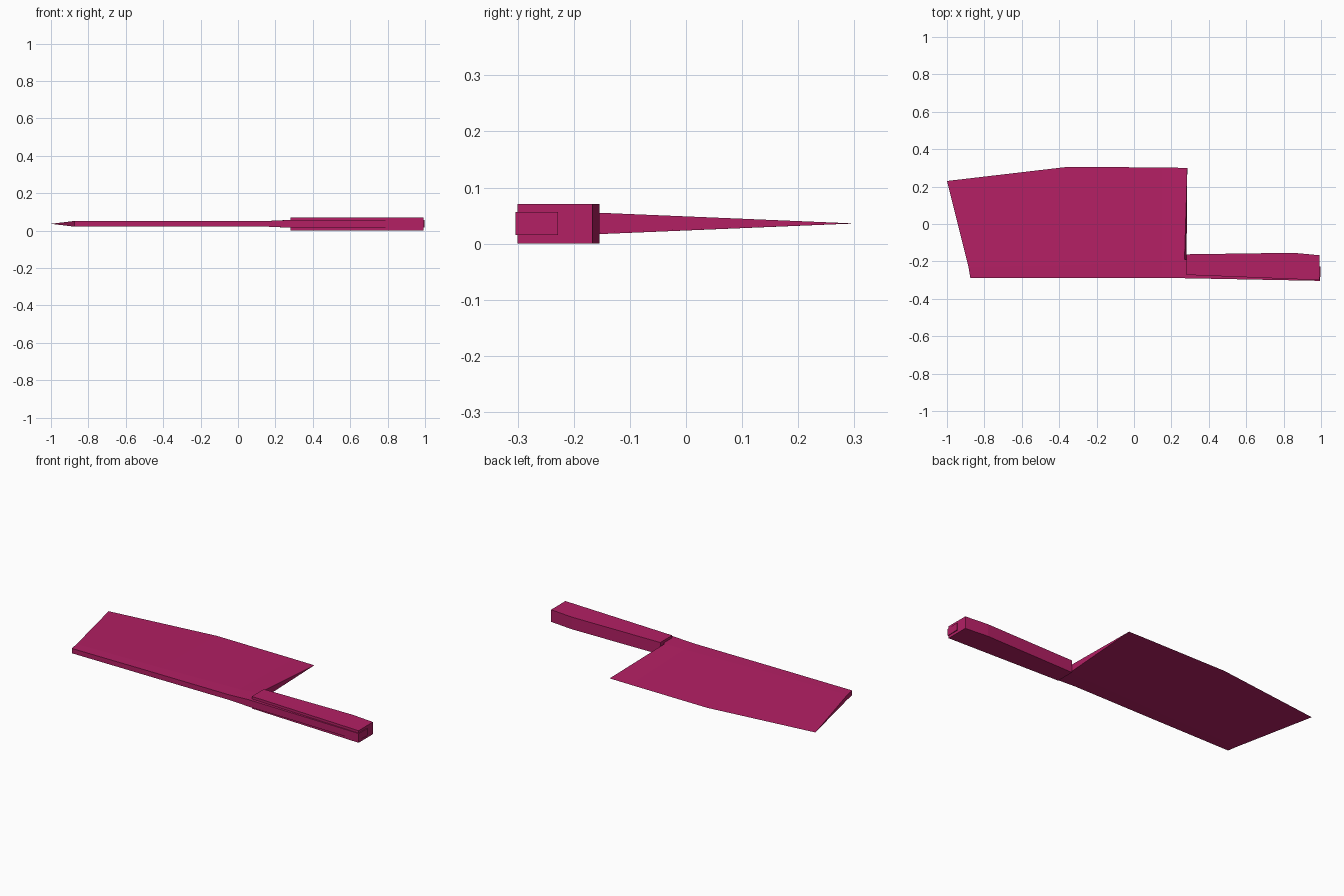
import bpy
import bmesh

cube = bpy.data.objects.get("Cube")
if cube:
    bpy.data.objects.remove(cube)

MID = 0.036  # height of the cutting plane

paint = bpy.data.materials.new("magenta")
paint.use_nodes = True
colour = (0.45, 0.014, 0.127, 1)
paint.diffuse_color = colour
paint.node_tree.nodes["Principled BSDF"].inputs["Base Color"].default_value = colour


def finish(name, bm):
    bmesh.ops.remove_doubles(bm, verts=bm.verts, dist=0.0001)
    bmesh.ops.recalc_face_normals(bm, faces=bm.faces)
    mesh = bpy.data.meshes.new(name)
    bm.to_mesh(mesh)
    bm.free()
    mesh.materials.append(paint)
    obj = bpy.data.objects.new(name, mesh)
    bpy.context.collection.objects.link(obj)
    return obj


def prism(name, outline, z0, z1):
    """Extrude a plan outline between two heights."""
    bm = bmesh.new()
    face = bm.faces.new([bm.verts.new((x, y, z0)) for x, y in outline])
    new = bmesh.ops.extrude_face_region(bm, geom=[face])["geom"]
    top = [v for v in new if isinstance(v, bmesh.types.BMVert)]
    bmesh.ops.translate(bm, verts=top, vec=(0, 0, z1 - z0))
    return finish(name, bm)


def loft(name, sections):
    """Join cross-sections with flat faces and cap both ends."""
    bm = bmesh.new()
    rings = [[bm.verts.new(p) for p in s] for s in sections]
    for a, b in zip(rings, rings[1:]):
        for i in range(len(a)):
            j = (i + 1) % len(a)
            bm.faces.new((a[i], a[j], b[j], b[i]))
    bm.faces.new(rings[0])
    bm.faces.new(rings[-1])
    return finish(name, bm)


def wedge(half, spine, shoulder, edge):
    """Thick spine tapering to a sharp cutting edge."""
    return [(*spine, MID + half), (*shoulder, MID + half), (*edge, MID),
            (*shoulder, MID - half), (*spine, MID - half)]


# Blade, thickening toward the handle
loft("blade", [
    wedge(0.014, (-0.875, -0.29), (-0.885, -0.23), (-1.0, 0.23)),
    wedge(0.015, (-0.35, -0.29), (-0.35, -0.22), (-0.35, 0.306)),
    wedge(0.015, (0.15, -0.29), (0.15, -0.2), (0.15, 0.302)),
    wedge(0.0205, (0.28, -0.29), (0.27, -0.19), (0.285, 0.3)),
])

# Tang running through the handle
prism("tang", [(0.27, -0.29), (0.995, -0.304), (0.998, -0.228), (0.27, -0.19)],
      MID - 0.0205, MID + 0.0205)

# Handle with a slightly tapered butt
prism("handle", [(0.28, -0.272), (0.992, -0.3), (0.992, -0.167),
                 (0.85, -0.154), (0.28, -0.162)], 0.0, 0.071)
